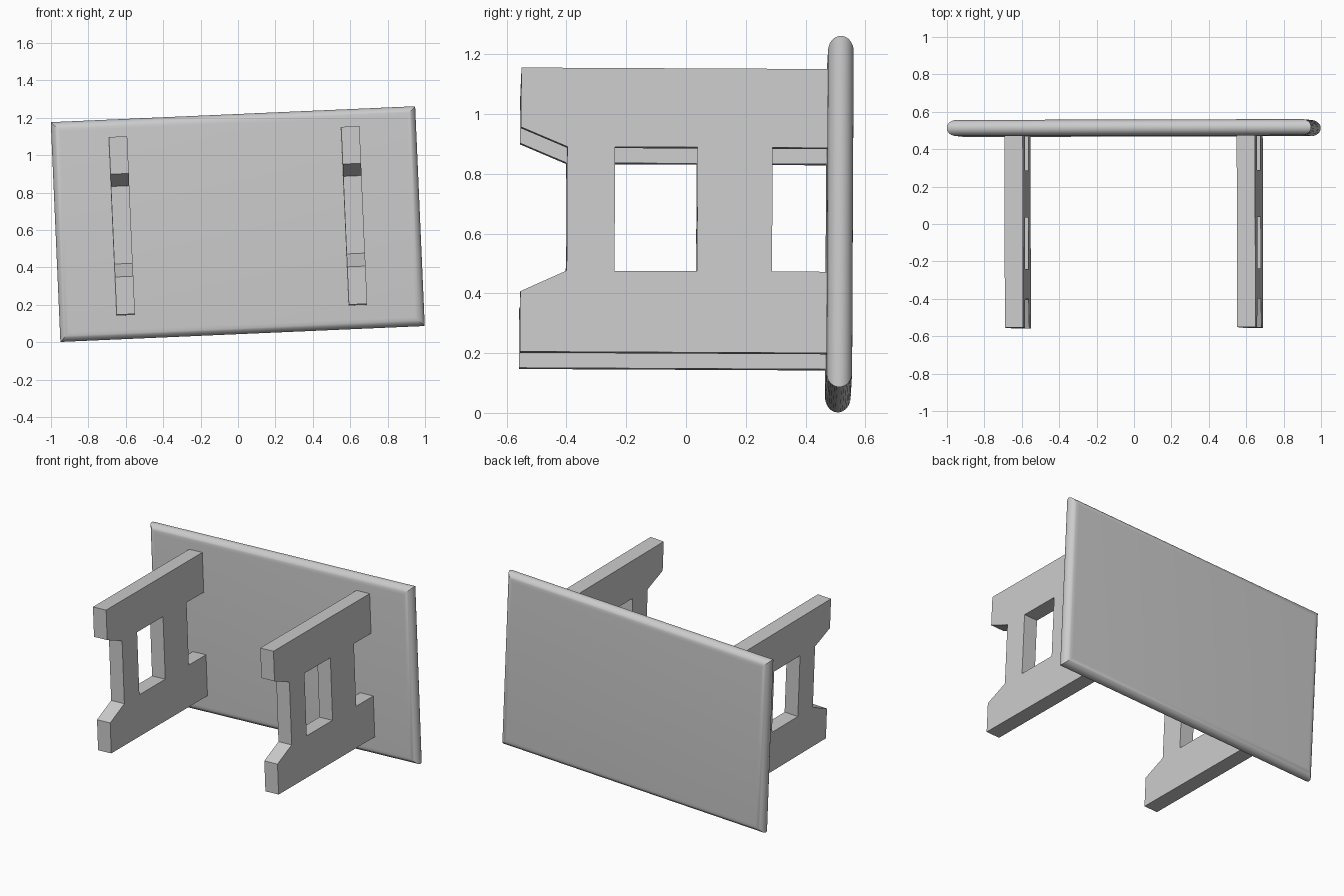
import bpy
import bmesh
from math import radians, sin, cos, pi
from mathutils import Matrix, Euler, Vector

cube = bpy.data.objects.get("Cube")
if cube:
    bpy.data.objects.remove(cube, do_unlink=True)

# One plain grey for the whole table
grey = bpy.data.materials.new("plain grey")
grey.use_nodes = True
colour = (0.6, 0.6, 0.6, 1)
grey.diffuse_color = colour
grey.node_tree.nodes["Principled BSDF"].inputs["Base Color"].default_value = colour

# The table lies on its side, slightly tipped
tip = Euler((radians(-0.28), radians(-2.5), radians(0.15)), 'XYZ')
POSE = Matrix.Translation((0, 0, 0.634)) @ tip.to_matrix().to_4x4()


def add_object(name, bm):
    bmesh.ops.recalc_face_normals(bm, faces=bm.faces[:])
    mesh = bpy.data.meshes.new(name)
    bm.to_mesh(mesh)
    bm.free()
    mesh.materials.append(grey)
    obj = bpy.data.objects.new(name, mesh)
    bpy.context.scene.collection.objects.link(obj)
    obj.matrix_world = POSE
    return obj


def loop(bm, points):
    verts = [bm.verts.new(p) for p in points]
    return [bm.edges.new((a, b)) for a, b in zip(verts, verts[1:] + verts[:1])]


# Table top: stacked rectangles that give round edges with mitred corners
def table_top(half_w, half_h, half_t, inset, y, steps=16):
    bm = bmesh.new()
    rings = []
    for i in range(steps + 1):
        a = pi * i / steps - pi / 2
        grow = inset * (cos(a) - 1)
        w, h = half_w + grow, half_h + grow
        rings.append([bm.verts.new((sx * w, y + half_t * sin(a), sz * h))
                      for sx, sz in ((-1, -1), (1, -1), (1, 1), (-1, 1))])
    for low, high in zip(rings, rings[1:]):
        for j in range(4):
            k = (j + 1) % 4
            bm.faces.new((low[j], low[k], high[k], high[j]))
    bm.faces.new(rings[0])
    bm.faces.new(rings[-1])
    return add_object("table_top", bm)


# Trestle leg: side outline with a window, extruded across its thickness
FRONT, BACK = -0.555, 0.48
TOP, BOTTOM = 0.49, -0.461
SILL, HEAD = -0.189, 0.226
OUTLINE = [(FRONT, BOTTOM), (BACK, BOTTOM), (BACK, SILL), (0.287, SILL),
           (0.287, HEAD), (BACK, HEAD), (BACK, TOP), (FRONT, TOP),
           (FRONT, 0.291), (-0.4, HEAD), (-0.4, SILL), (FRONT, -0.259)]
WINDOW = [(-0.24, SILL), (0.036, SILL), (0.036, HEAD), (-0.24, HEAD)]


def leg(name, x, thickness=0.098):
    bm = bmesh.new()
    edges = []
    for shape in (OUTLINE, WINDOW):
        edges += loop(bm, [(x - thickness / 2, y, z) for y, z in shape])
    bmesh.ops.triangle_fill(bm, edges=edges, use_beauty=True, normal=(1, 0, 0))
    side = bmesh.ops.extrude_face_region(bm, geom=bm.faces[:], use_keep_orig=True)
    verts = [g for g in side["geom"] if isinstance(g, bmesh.types.BMVert)]
    bmesh.ops.translate(bm, verts=verts, vec=Vector((thickness, 0, 0)))
    return add_object(name, bm)


top = table_top(0.975, 0.588, 0.043, 0.05, 0.513)
leg("left_leg", 0.621)
leg("right_leg", -0.622)

# Smooth the round rim only
bpy.ops.object.select_all(action='DESELECT')
top.select_set(True)
bpy.context.view_layer.objects.active = top
bpy.ops.object.shade_smooth_by_angle(angle=radians(30))
